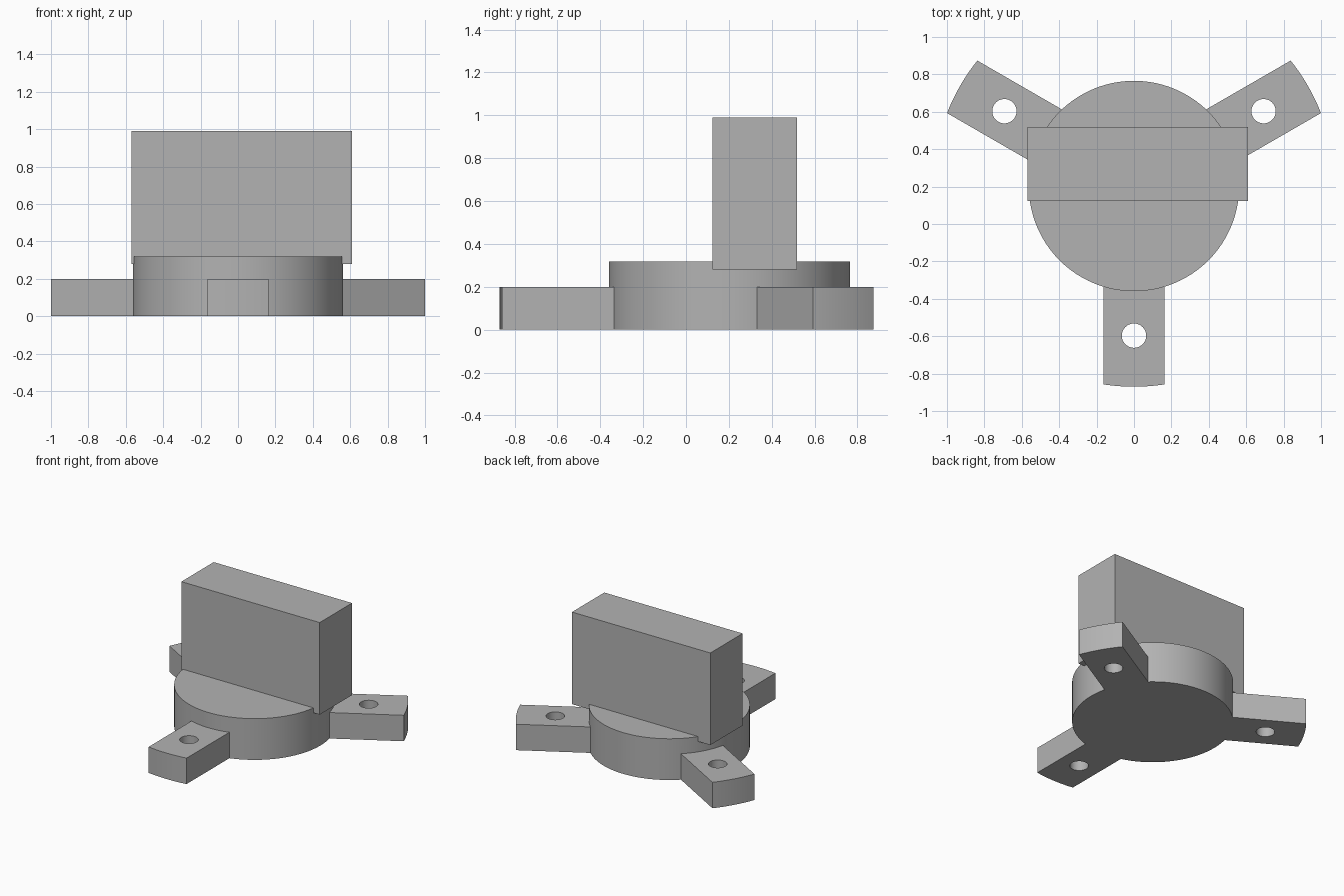
import bpy, math

if "Cube" in bpy.data.objects:
    bpy.data.objects.remove(bpy.data.objects["Cube"])

CY = 0.203                 # y of the hub axis
HUB_R, HUB_H = 0.5625, 0.318
ARM_R, ARM_H, ARM_W = 1.073, 0.2, 0.162
HOLE_AT, HOLE_R = 0.80, 0.065

grey = bpy.data.materials.new("plain grey")
grey.diffuse_color = (0.45, 0.45, 0.45, 1)
grey.use_nodes = True
grey.node_tree.nodes["Principled BSDF"].inputs["Base Color"].default_value = grey.diffuse_color


def cylinder(name, radius, z0, z1, x, y, sides):
    bpy.ops.mesh.primitive_cylinder_add(vertices=sides, radius=radius, depth=z1 - z0,
                                        location=(x, y, (z0 + z1) / 2))
    ob = bpy.context.object
    ob.name = name
    ob.data.materials.append(grey)
    return ob


def prism(name, outline, height):
    n = len(outline)
    verts = [(x, y, z) for z in (0, height) for x, y in outline]
    faces = [list(range(n))[::-1], list(range(n, 2 * n))]
    faces += [(i, (i + 1) % n, n + (i + 1) % n, n + i) for i in range(n)]
    me = bpy.data.meshes.new(name)
    me.from_pydata(verts, [], faces)
    me.materials.append(grey)
    ob = bpy.data.objects.new(name, me)
    bpy.context.collection.objects.link(ob)
    return ob


def combine(target, other, operation):
    mod = target.modifiers.new(operation.lower(), 'BOOLEAN')
    mod.operation, mod.solver, mod.object = operation, 'EXACT', other
    bpy.context.view_layer.objects.active = target
    bpy.ops.object.modifier_apply(modifier=mod.name)
    bpy.data.objects.remove(other)


# Round hub
base = cylinder("mounting_base", HUB_R, 0, HUB_H, 0, CY, 128)

# Three arms with curved ends, each with a bolt hole
half = math.asin(ARM_W / ARM_R)
for deg in (30, 150, 270):
    a = math.radians(deg)
    c, s = math.cos(a), math.sin(a)
    local = [(0.3, -ARM_W)]
    local += [(ARM_R * math.cos(t), ARM_R * math.sin(t))
              for t in (half * (i / 6 - 1) for i in range(13))]
    local += [(0.3, ARM_W)]
    arm = prism("arm", [(u * c - v * s, CY + u * s + v * c) for u, v in local], ARM_H)
    hole = cylinder("hole", HOLE_R, -0.1, 0.3, HOLE_AT * c, CY + HOLE_AT * s, 48)
    combine(arm, hole, 'DIFFERENCE')
    combine(base, arm, 'UNION')

bpy.ops.object.select_all(action='DESELECT')
base.select_set(True)
bpy.context.view_layer.objects.active = base
bpy.ops.object.shade_smooth_by_angle(angle=math.radians(30))

# Upright block set slightly into the hub
x0, x1, y0, y1, z0, z1 = -0.57, 0.61, 0.124, 0.518, 0.28, 0.99
block = prism("upright_block", [(x0, y0), (x1, y0), (x1, y1), (x0, y1)], z1 - z0)
block.location.z = z0
